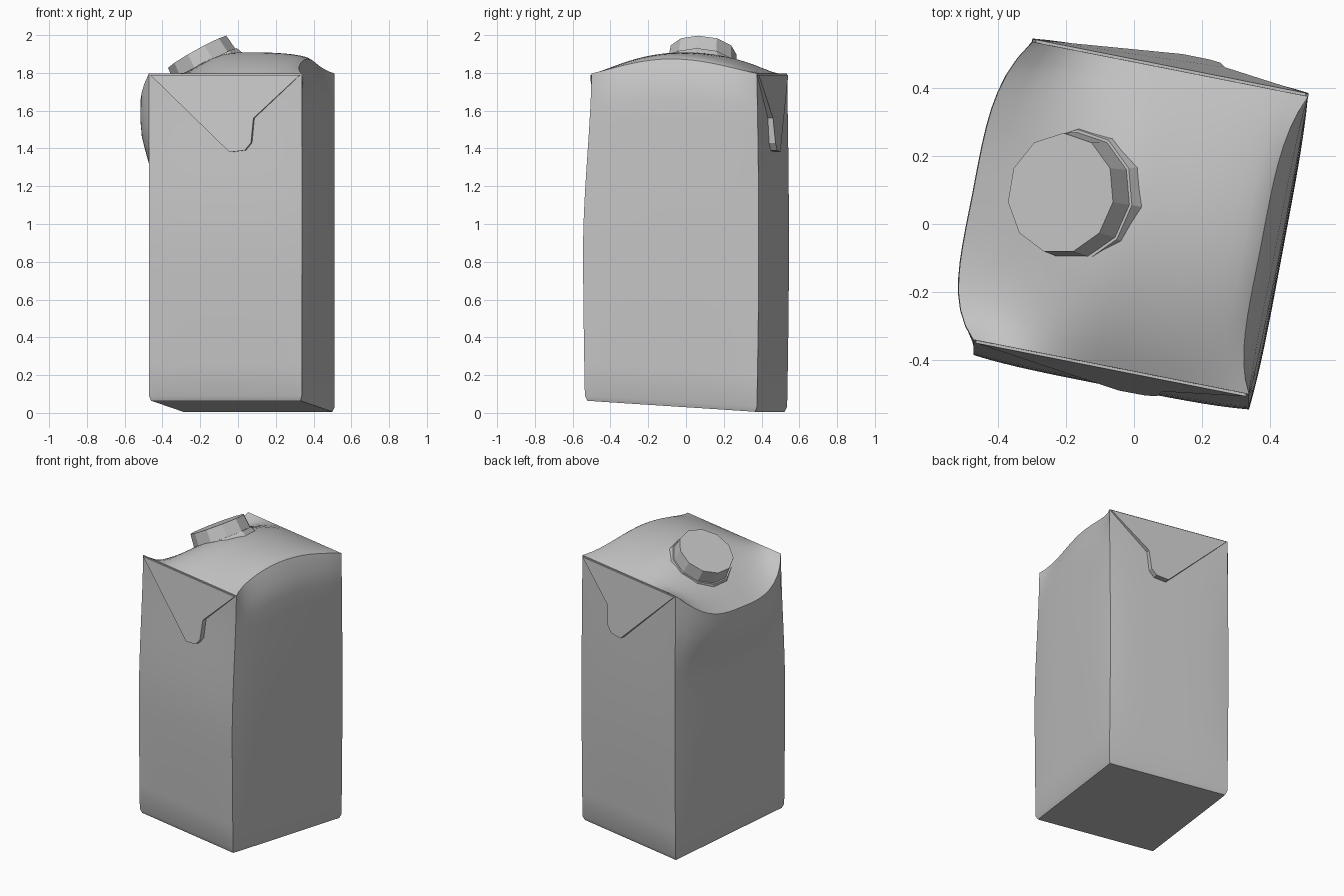
import bpy, bmesh, math
from mathutils import Vector

if "Cube" in bpy.data.objects:
    bpy.data.objects.remove(bpy.data.objects["Cube"], do_unlink=True)

GREY = (0.55, 0.55, 0.55, 1)
mat = bpy.data.materials.new("carton_grey")
mat.use_nodes = True
mat.diffuse_color = GREY
mat.node_tree.nodes["Principled BSDF"].inputs["Base Color"].default_value = GREY


def smooth(a, b, t):
    t = min(max((t - a) / (b - a), 0), 1)
    return t * t * (3 - 2 * t)


def carton_point(u, v, w):
    """Map box coordinates (u, v in -1..1, w in 0..1) to the crumpled carton."""
    x = 0.02 + 0.405 * u + 0.087 * v
    y = -0.08 * u + 0.465 * v
    left, right = max(0, -u), max(0, u)
    across, along = 1 - v ** 4, 1 - u ** 4
    # gently swollen walls, with a larger bulge under the spout
    puff = math.sin(math.pi * w)
    x -= left ** 3 * across * (0.012 * puff + 0.09 * smooth(0.7, 0.94, w))
    x += right ** 6 * across * (0.012 * puff - 0.055 * smooth(0.92, 1, w))
    y += v ** 5 * (0.012 * along * puff - 0.01 * (1 - puff))
    y += 0.035 * max(0, -v) * smooth(0.45, 1, w)
    # tilted base and crowned top, sagging toward the spout side
    base = 0.035 - 0.03 * v
    top = 1.797 + 0.112 * (1 - v * v)
    top -= 0.31 * (1 - abs(v) ** 2.5) * left ** 2.2
    top -= 0.035 * across * right ** 3
    return Vector((x, y, base + (top - base) * w))


def finish(name, bm, angle=30):
    bmesh.ops.recalc_face_normals(bm, faces=bm.faces)
    mesh = bpy.data.meshes.new(name)
    bm.to_mesh(mesh)
    bm.free()
    mesh.materials.append(mat)
    ob = bpy.data.objects.new(name, mesh)
    bpy.context.collection.objects.link(ob)
    bpy.ops.object.select_all(action="DESELECT")
    ob.select_set(True)
    bpy.context.view_layer.objects.active = ob
    bpy.ops.object.shade_smooth_by_angle(angle=math.radians(angle))
    return ob


# Carton body: a gridded box pushed into shape
bm = bmesh.new()
bmesh.ops.create_cube(bm, size=2)
bmesh.ops.subdivide_edges(bm, edges=bm.edges[:], cuts=17, use_grid_fill=True)
for vert in bm.verts:
    u, v, h = vert.co
    tuck = 0.975 if h < -0.99 else 1
    w = (h + 1) / 2
    # the lowest ring of wall sits just above the tucked base
    if -0.99 < h < -0.85:
        w = 0.015
    vert.co = carton_point(u * tuck, v * tuck, w)
finish("carton_body", bm, 25)

# Folded corner flaps, front and back: (u, height, thickness)
FLAP = [(-0.98, 1.79, 0.008), (0.98, 1.79, 0.008), (0.38, 1.56, 0.028),
        (0.35, 1.43, 0.034), (0.27, 1.39, 0.036), (0.07, 1.38, 0.036)]


def flap(name, side):
    bm = bmesh.new()
    outward = Vector((0.19 * side, 0.98 * side, 0))
    inner, outer = [], []
    for u, z, thick in FLAP:
        p = carton_point(u, side, z / 1.8)
        p.z = z
        inner.append(bm.verts.new(p - outward * 0.003))
        outer.append(bm.verts.new(p + outward * thick))
    bm.faces.new(inner)
    bm.faces.new(outer)
    for i in range(len(FLAP)):
        j = (i + 1) % len(FLAP)
        bm.faces.new((inner[i], inner[j], outer[j], outer[i]))
    finish(name, bm)


flap("front_flap", -1)
flap("back_flap", 1)

# Spout: tapered faceted drums tilted along the sagging top
AXIS = Vector((-0.48, 0.08, 0.87)).normalized()
CAP_TOP = Vector((-0.215, 0.09, 1.91))


def drum(name, drop, depth, r_low, r_high, sides):
    bm = bmesh.new()
    bmesh.ops.create_cone(bm, cap_ends=True, segments=sides,
                          radius1=r_low, radius2=r_high, depth=depth)
    ob = finish(name, bm, 20)
    ob.rotation_euler = AXIS.to_track_quat("Z", "Y").to_euler()
    ob.location = CAP_TOP - AXIS * (drop + depth / 2)


drum("screw_cap", 0, 0.12, 0.19, 0.178, 11)
drum("spout_collar", 0.085, 0.05, 0.215, 0.195, 11)
